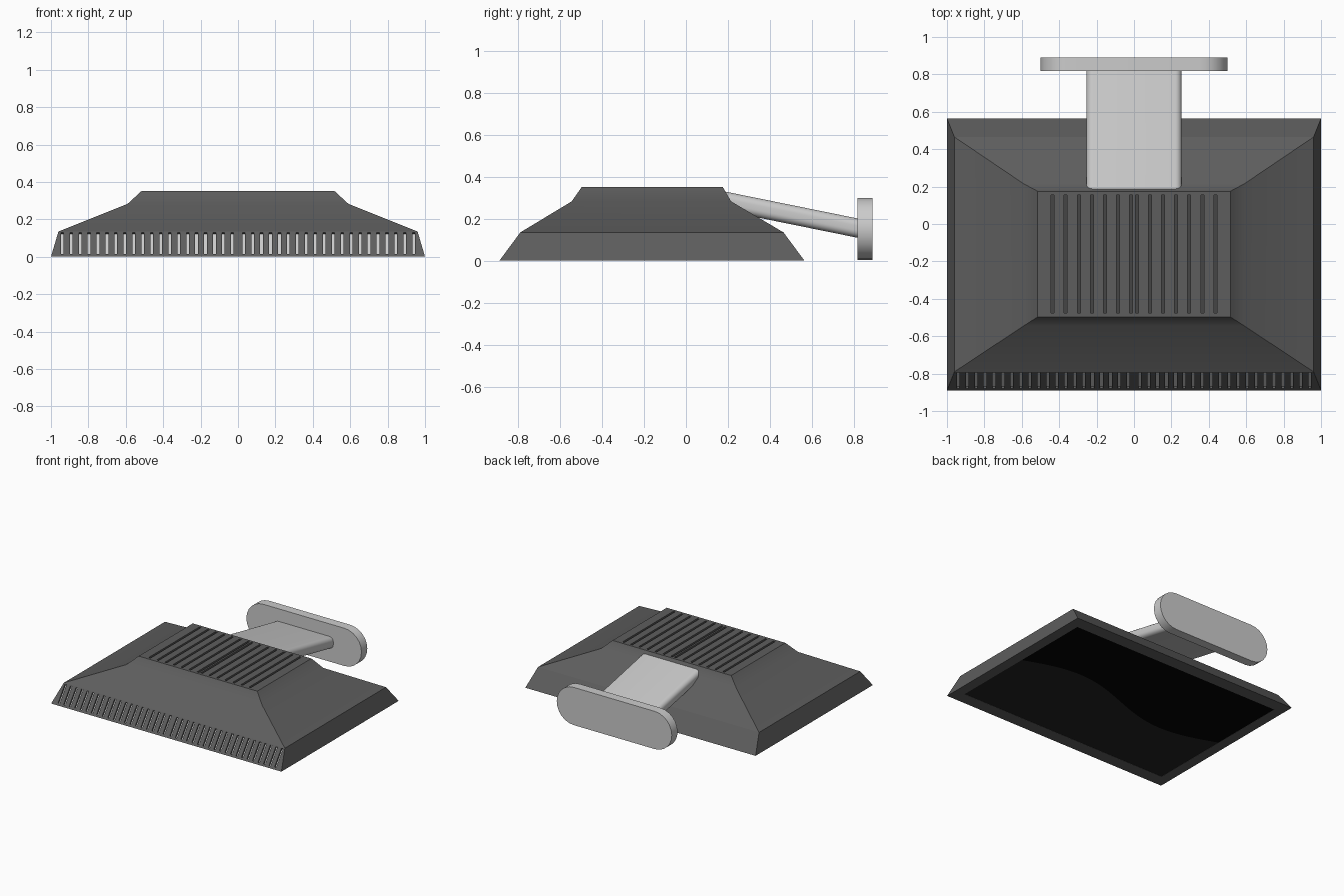
import bpy, bmesh, math
from mathutils import Matrix, Vector

if "Cube" in bpy.data.objects:
    bpy.data.objects.remove(bpy.data.objects["Cube"])


def material(name, v):
    m = bpy.data.materials.new(name)
    m.diffuse_color = (v, v, v, 1)
    m.use_nodes = True
    m.node_tree.nodes["Principled BSDF"].inputs["Base Color"].default_value = m.diffuse_color
    return m


DARK = material("dark_plastic", 0.11)
GROOVE = material("groove_dark", 0.06)
LIGHT = material("light_grey", 0.6)
BLACK = material("screen_black", 0.001)
CHARCOAL = material("screen_charcoal", 0.016)


def make(name, bm, mats=()):
    me = bpy.data.meshes.new(name)
    bm.to_mesh(me)
    bm.free()
    ob = bpy.data.objects.new(name, me)
    bpy.context.collection.objects.link(ob)
    for m in mats:
        me.materials.append(m)
    return ob


def rect(bm, x, y0, y1, z):
    return [bm.verts.new(p) for p in ((-x, y0, z), (x, y0, z), (x, y1, z), (-x, y1, z))]


def bridge(bm, a, b):
    n = len(a)
    for i in range(n):
        bm.faces.new((a[i], a[(i + 1) % n], b[(i + 1) % n], b[i]))


# Housing: stacked rectangles, from the shallow screen recess out to the top
bm = bmesh.new()
levels = [(0.92, -0.79, 0.465, 0.004), (0.92, -0.79, 0.465, 0), (1, -0.89, 0.565, 0),
          (0.96, -0.79, 0.465, 0.135), (0.59, -0.545, 0.215, 0.283),
          (0.515, -0.497, 0.175, 0.352)]
rings = [rect(bm, *l) for l in levels]
for a, b in zip(rings, rings[1:]):
    bridge(bm, a, b)
bm.faces.new(rings[0])
bm.faces.new(rings[-1])
bmesh.ops.recalc_face_normals(bm, faces=bm.faces)
housing = make("housing", bm, [DARK, GROOVE, LIGHT])

# Cutter: mirrored rows of top grooves and front vent slots
bm = bmesh.new()


def cut_box(size, centre, tilt, floor_mat):
    mat = Matrix.Translation(centre) @ Matrix.Rotation(tilt, 4, 'X') @ Matrix.Diagonal((*size, 1))
    vs = bmesh.ops.create_cube(bm, size=1, matrix=mat)["verts"]
    down = Matrix.Rotation(tilt, 3, 'X') @ Vector((0, 0, -1))
    for f in {f for v in vs for f in v.link_faces}:
        f.normal_update()
        f.material_index = floor_mat if f.normal.dot(down) > 0.9 else 0


slope = math.atan2(0.135, 0.1)
for s in (-1, 1):
    for k in range(7):
        cut_box((0.016, 0.63, 0.04), (s * (0.015 + 0.07 * k), -0.16, 0.352), 0, 1)
    for k in range(20):
        cut_box((0.014, 0.143, 0.024), (s * (0.03 + 0.0479 * k), -0.837, 0.0715), slope, 2)
cutter = make("groove_cutter", bm, [DARK, GROOVE, LIGHT])
cutter.hide_render = True

mod = housing.modifiers.new("grooves", 'BOOLEAN')
mod.operation = 'DIFFERENCE'
mod.solver = 'EXACT'
mod.object = cutter
bpy.context.view_layer.objects.active = housing
bpy.ops.object.modifier_apply(modifier=mod.name)
bpy.data.objects.remove(cutter)

# Only the upper shoulder of the housing is soft
bm = bmesh.new()
bm.from_mesh(housing.data)
for f in bm.faces:
    f.smooth = True
for e in bm.edges:
    e.smooth = all(abs(v.co.z - 0.283) < 0.001 for v in e.verts)
bm.to_mesh(housing.data)
bm.free()

# Screen: two tones divided by a wave
bm = bmesh.new()
N = 32
for i in range(N):
    xs = [-0.92 + 1.84 * j / N for j in (i, i + 1)]
    ws = [-0.155 + 0.11 * math.sin(math.pi * x / 0.92) for x in xs]
    for lo, hi, idx in (((-0.79, -0.79), ws, 1), (ws, (0.465, 0.465), 0)):
        pts = [(xs[0], lo[0]), (xs[0], hi[0]), (xs[1], hi[1]), (xs[1], lo[1])]
        f = bm.faces.new([bm.verts.new((x, y, 0.001)) for x, y in pts])
        f.material_index = idx
bmesh.ops.remove_doubles(bm, verts=bm.verts, dist=1e-5)
make("screen", bm, [BLACK, CHARCOAL])


def rounded_prism(name, hx, hz, r, seg, start, end):
    """Rounded rectangle in XZ swept from start to end (y, z)."""
    prof = []
    for q, (sx, sz) in enumerate(((1, 1), (-1, 1), (-1, -1), (1, -1))):
        for k in range(seg + 1):
            a = math.pi / 2 * (q + k / seg)
            prof.append((sx * (hx - r) + r * math.cos(a), sz * (hz - r) + r * math.sin(a)))
    bm = bmesh.new()
    a, b = [[bm.verts.new((x, y, z + c)) for x, z in prof] for y, c in (start, end)]
    bridge(bm, a, b)
    bm.faces.new(a)
    bm.faces.new(b)
    bmesh.ops.remove_doubles(bm, verts=bm.verts, dist=1e-5)
    bmesh.ops.recalc_face_normals(bm, faces=bm.faces)
    ob = make(name, bm)
    bpy.ops.object.select_all(action='DESELECT')
    ob.select_set(True)
    bpy.context.view_layer.objects.active = ob
    bpy.ops.object.shade_smooth_by_angle(angle=math.radians(30))


# Stand: sloping neck and a pill-shaped foot
rounded_prism("stand_neck", 0.255, 0.046, 0.035, 6, (0.16, 0.289), (0.83, 0.153))
rounded_prism("stand_foot", 0.5, 0.148, 0.148, 6, (0.818, 0.152), (0.89, 0.152))
